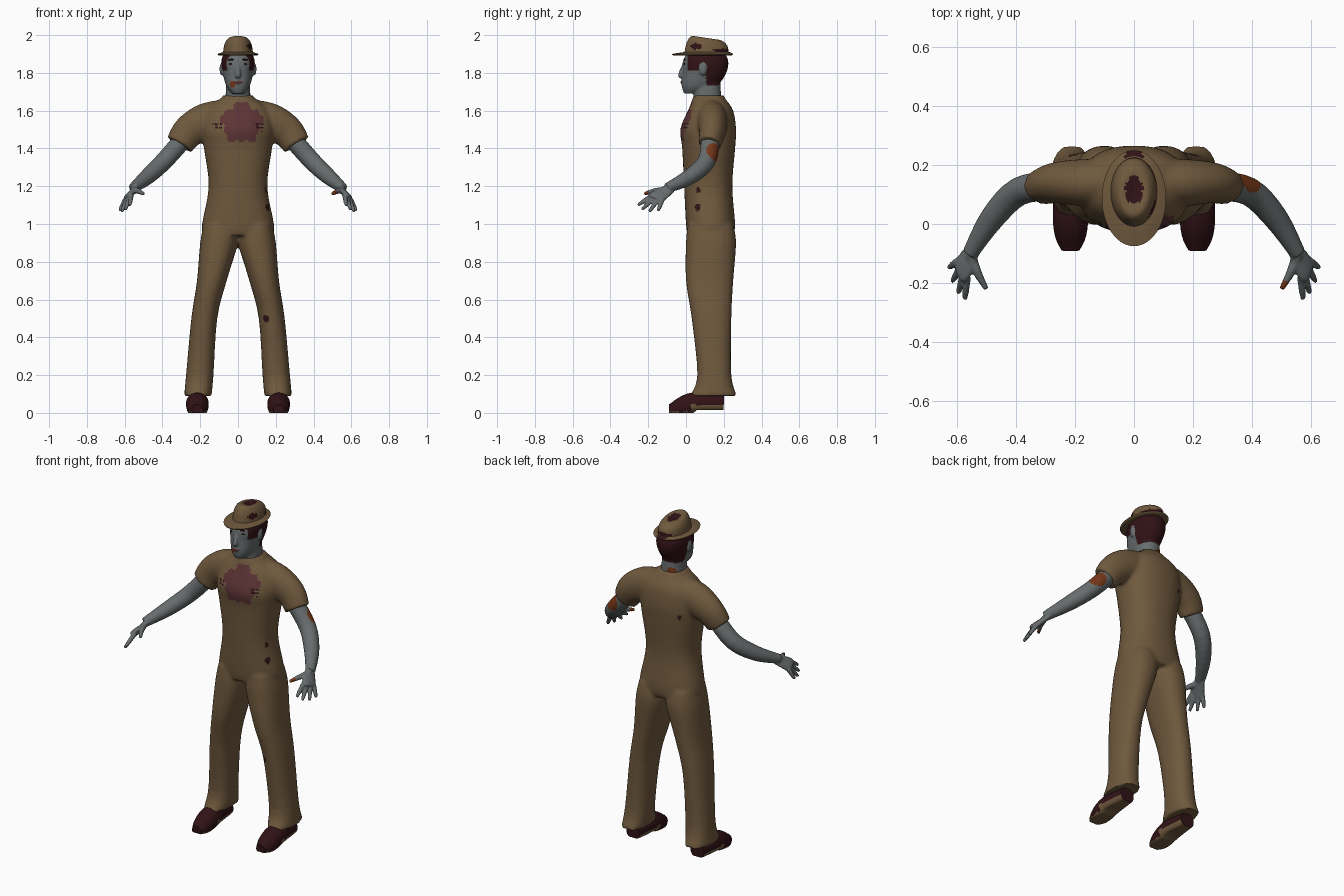
import bpy, bmesh, math
from mathutils import Vector, Matrix

cube = bpy.data.objects.get("Cube")
if cube:
    bpy.data.objects.remove(cube, do_unlink=True)

COLOURS = {
    "tan_cloth": (.16, .1, .047),
    "grey_skin": (.135, .15, .15),
    "dark_maroon": (.03, .006, .008),
    "dried_blood": (.11, .034, .036),
    "raw_wound": (.19, .04, .01),
    "near_black": (.012, .008, .006),
}
MATERIALS = {}
for key, colour in COLOURS.items():
    material = bpy.data.materials.new(key)
    material.use_nodes = True
    material.diffuse_color = (*colour, 1)
    shader = next(n for n in material.node_tree.nodes if n.type == "BSDF_PRINCIPLED")
    shader.inputs["Base Color"].default_value = (*colour, 1)
    shader.inputs["Roughness"].default_value = .9
    MATERIALS[key] = material


def smooth_rows(rows, steps):
    """Catmull-Rom interpolation between rows of numbers."""
    out = []
    for i in range(len(rows) - 1):
        before, start, end = rows[max(i - 1, 0)], rows[i], rows[i + 1]
        after = rows[min(i + 2, len(rows) - 1)]
        for k in range(steps):
            t = k / steps
            out.append([q + t / 2 * (r - p + t * (2 * p - 5 * q + 4 * r - s + t * (3 * (q - r) + s - p)))
                        for p, q, r, s in zip(before, start, end, after)])
    return out + [list(rows[-1])]


def loft(bm, rings):
    """Skin a list of rings and cap both ends."""
    loops = [[bm.verts.new(point) for point in ring] for ring in rings]
    for low, high in zip(loops, loops[1:]):
        for i in range(len(low)):
            bm.faces.new((low[i - 1], low[i], high[i], high[i - 1]))
    bm.faces.new(loops[0][::-1])
    bm.faces.new(loops[-1])


def circle(segments):
    return [(math.cos(math.tau * k / segments), math.sin(math.tau * k / segments))
            for k in range(segments)]


def stack(bm, rows, side=1, power=.87, steps=4):
    """Horizontal rounded rings: height, x from, x to, front y, back y."""
    rings = []
    for z, inner, outer, front, back in smooth_rows(rows, steps):
        ring = []
        for c, s in circle(48):
            x = (inner + outer) / 2 + (outer - inner) / 2 * math.copysign(abs(c) ** power, c)
            y = (front + back) / 2 + (back - front) / 2 * math.copysign(abs(s) ** power, s)
            ring.append((x * side, y, z))
        rings.append(ring)
    loft(bm, rings)


def centred(rows):
    """Symmetric rings: height, half width, front y, back y."""
    return [(z, -half, half, front, back) for z, half, front, back in rows]


def tube(bm, rows, side=1, flat=1, ref=Vector((0, 1, 0)), segments=24):
    """Tube along a path of x, y, z, radius; flat scales it across ref."""
    rows = smooth_rows(rows, 4)
    points = [Vector(row[:3]) for row in rows]
    rings = []
    for i, (point, row) in enumerate(zip(points, rows)):
        along = (points[min(i + 1, len(points) - 1)] - points[max(i - 1, 0)]).normalized()
        u = (ref - along * ref.dot(along)).normalized()
        v = along.cross(u) * flat
        ring = [point + (u * c + v * s) * row[3] for c, s in circle(segments)]
        rings.append([(p.x * side, p.y, p.z) for p in ring])
    loft(bm, rings)


def ball(bm, place, size):
    bmesh.ops.create_uvsphere(bm, u_segments=16, v_segments=10, radius=1,
                              matrix=Matrix.Translation(place) @ Matrix.Diagonal((*size, 1)))


def finish(name, bm, rule, voxel=0):
    """Make the object, fuse its volumes if asked, and colour faces by rule."""
    bmesh.ops.recalc_face_normals(bm, faces=bm.faces)
    mesh = bpy.data.meshes.new(name)
    bm.to_mesh(mesh)
    bm.free()
    part = bpy.data.objects.new(name, mesh)
    bpy.context.collection.objects.link(part)
    if voxel:
        fuse = part.modifiers.new("fuse", "REMESH")
        fuse.mode, fuse.voxel_size = "VOXEL", voxel
        soften = part.modifiers.new("soften", "SMOOTH")
        soften.factor, soften.iterations = .5, 4
        graph = bpy.context.evaluated_depsgraph_get()
        mesh = bpy.data.meshes.new_from_object(part.evaluated_get(graph))
        part.modifiers.clear()
        part.data = mesh
    keys = [rule(face.center) for face in mesh.polygons]
    used = sorted(set(keys))
    mesh.materials.clear()
    for key in used:
        mesh.materials.append(MATERIALS[key])
    for face, key in zip(mesh.polygons, keys):
        face.material_index = used.index(key)
    mesh.shade_smooth()
    mesh.set_sharp_from_angle(angle=math.radians(50))


def near(point, spot, radius):
    return (point - Vector(spot)).length < radius


def blot(across, up, width, height):
    """Ragged oval test."""
    angle = math.atan2(up, across)
    return math.hypot(across / width, up / height) < 1 + .1 * math.sin(5 * angle) + .06 * math.sin(11 * angle)


# Overalls: torso, collar, legs and sleeves fused into one garment
def cloth_rule(p):
    if p.y < .1:
        if blot(abs(p.x) - .11, p.z - 1.515, .03, .025) and math.sin(p.x * 260) + math.sin(p.z * 330) > .3:
            return "dark_maroon"
        if blot(p.x - .02, p.z - 1.535, .105, .105):
            return "dried_blood"
    spots = ((.16, .06, 1.18), (.16, .06, 1.09), (.15, .04, .5), (-.13, .25, 1.45))
    return "dark_maroon" if any(near(p, spot, .02) for spot in spots) else "tan_cloth"


garment = bmesh.new()
stack(garment, centred([
    (.94, .18, .01, .25), (1, .19, 0, .26), (1.2, .155, -.01, .245), (1.4, .18, -.02, .26),
    (1.5, .19, -.03, .265), (1.6, .17, .01, .25), (1.66, .1, .04, .21)]))
stack(garment, centred([(1.62, .11, .02, .23), (1.68, .08, .04, .2)]))
for side in (1, -1):
    stack(garment, [
        (1, 0, .18, .01, .25), (.9, 0, .2, 0, .265), (.7, .06, .217, 0, .25),
        (.5, .11, .247, .03, .24), (.2, .13, .275, .06, .24), (.09, .14, .285, .02, .27)], side)
    tube(garment, [(.06, .14, 1.56, .08), (.17, .14, 1.54, .08),
                   (.26, .14, 1.49, .07), (.31, .125, 1.42, .06)], side, flat=1.25)
finish("overalls", garment, cloth_rule, voxel=.01)


# Arms with fanned fingers
def arm_rule(p):
    wounded = near(p, (.395, .16, 1.385), .055) or near(p, (.5, -.22, 1.16), .035)
    return "raw_wound" if wounded else "grey_skin"


sideways = Vector((1, 0, 0))
for side, label in ((1, "left"), (-1, "right")):
    arm = bmesh.new()
    tube(arm, [(.28, .13, 1.46, .05), (.39, .11, 1.335, .048),
               (.48, .02, 1.25, .042), (.555, -.1, 1.19, .027)], side)
    tube(arm, [(.54, -.08, 1.19, .03), (.58, -.15, 1.145, .046), (.59, -.165, 1.13, .037)], side, flat=.4)
    for i in range(4):
        spread = i / 3
        base = Vector((.565, -.18, 1.15)).lerp(Vector((.596, -.125, 1.13)), spread)
        tip = Vector((.573, -.255, 1.1)).lerp(Vector((.627, -.148, 1.07)), spread)
        tip += (tip - base) * math.sin(math.pi * spread) * .3
        tube(arm, [(*base, .013), (*base.lerp(tip, .6), .012), (*tip, .008)], side, ref=sideways, segments=12)
    tube(arm, [(.555, -.1, 1.18, .019), (.53, -.165, 1.175, .015), (.5, -.22, 1.16, .009)],
         side, ref=sideways, segments=12)
    finish(label + "_arm", arm, arm_rule, voxel=.005)


# Head, neck, nose, lips and ears fused, hair coloured by region
def head_rule(p):
    if p.y < .02 and blot(p.x, p.z - 1.75, .022, .008):
        return "dried_blood"
    if near(p, (-.026, -.01, 1.74), .018) or near(p, (-.03, .18, 1.68), .03):
        return "raw_wound"
    ear = math.hypot((p.y - .09) / .022, (p.z - 1.82) / .036) < 1
    hair = (p.y > .105 and p.z > 1.735) or (p.y > .008 and p.z > 1.812)
    return "dark_maroon" if hair and not ear else "grey_skin"


head = bmesh.new()
stack(head, centred([(1.6, .07, .045, .19), (1.78, .06, .035, .18)]))
stack(head, centred([
    (1.69, .03, -.01, .06), (1.73, .062, -.022, .16), (1.8, .08, -.018, .213),
    (1.87, .087, -.014, .222), (1.94, .055, .03, .18)]))
tube(head, [(0, -.008, 1.85, .009), (0, -.026, 1.79, .016), (0, -.018, 1.778, .01)], segments=12)
ball(head, (0, -.02, 1.75), (.02, .01, .011))
for side in (1, -1):
    ball(head, (side * .086, .09, 1.82), (.012, .02, .033))
finish("head", head, head_rule, voxel=.005)

# Eyes and brows
for name, height, size, key in (("eyes", 1.848, (.014, .005, .006), "near_black"),
                                ("eyebrows", 1.87, (.02, .005, .005), "dark_maroon")):
    pair = bmesh.new()
    for side in (1, -1):
        ball(pair, (side * .034, -.008, height), size)
    finish(name, pair, lambda p: key)


# Hat: brim and pinched, backward-sloping crown
def hat_rule(p):
    top = p.z > 1.955 and blot(p.x, p.y - .115, .03, .05)
    flank = p.x > 0 and (blot(p.y - .055, p.z - 1.94, .03, .018) or blot(p.y - .18, p.z - 1.92, .035, .01))
    rear = p.y > .2 and blot(p.x, p.z - 1.915, .045, .015)
    return "dark_maroon" if top or flank or rear else "tan_cloth"


hat = bmesh.new()
stack(hat, centred([(1.892, .1, -.065, .24), (1.9, .109, -.075, .25), (1.91, .08, -.01, .23)]),
      power=1, steps=2)
stack(hat, centred([(1.9, .08, -.01, .226), (1.96, .07, .005, .217),
                    (1.993, .045, .035, .18), (1.982, .006, .1, .12)]), power=1, steps=8)
for vert in hat.verts:
    rise = max(0, vert.co.z - 1.92)
    vert.co.z -= rise * (vert.co.y - .05) * 2
finish("hat", hat, hat_rule)


# Shoes with tan soles
def shoe_rule(p):
    return "tan_cloth" if p.z < .008 or (p.y > .03 and p.z < .045) else "dark_maroon"


for side, label in ((1, "left"), (-1, "right")):
    shoe = bmesh.new()
    path = [(-.09, .015, .03), (-.04, .02, .053), (.05, .05, .06), (.2, .05, .045)]
    tube(shoe, [(.215, *row) for row in path], side, ref=sideways, segments=32)
    for vert in shoe.verts:
        vert.co.z = max(vert.co.z, .015 if vert.co.y > .05 else 0)
    finish(label + "_shoe", shoe, shoe_rule)
